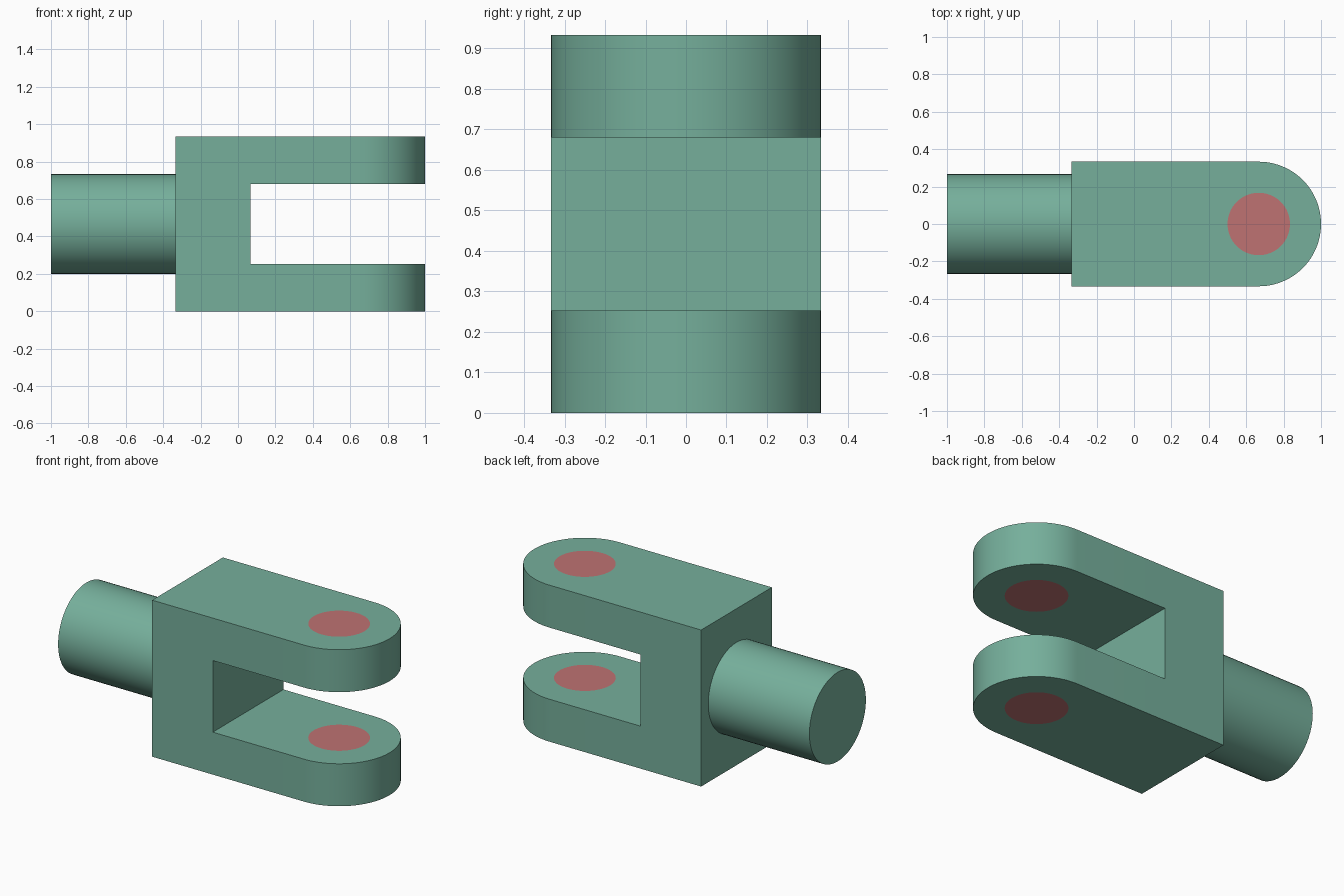
import bpy, bmesh, math
from mathutils import Matrix

if "Cube" in bpy.data.objects:
    bpy.data.objects.remove(bpy.data.objects["Cube"])

R, HOLE_R, EYE_X = 0.333, 0.167, 0.667      # fork half width, pin spot radius, eye centre
BACK, GAP = -0.333, 0.067                   # back of the block, root of the slot
Z = (0.0, 0.253, 0.68, 0.933)               # lower prong, slot, upper prong levels


def material(name, rgb):
    m = bpy.data.materials.new(name)
    m.diffuse_color = (*rgb, 1)
    m.use_nodes = True
    m.node_tree.nodes["Principled BSDF"].inputs["Base Color"].default_value = m.diffuse_color
    return m


green = material("sage_green", (0.18, 0.43, 0.33))
red = material("dusty_red", (0.52, 0.17, 0.17))


def finish(bm, name, mats):
    bmesh.ops.remove_doubles(bm, verts=bm.verts, dist=1e-5)
    bmesh.ops.recalc_face_normals(bm, faces=bm.faces)
    me = bpy.data.meshes.new(name)
    bm.to_mesh(me)
    bm.free()
    for m in mats:
        me.materials.append(m)
    ob = bpy.data.objects.new(name, me)
    bpy.context.collection.objects.link(ob)
    bpy.ops.object.select_all(action='DESELECT')
    ob.select_set(True)
    bpy.context.view_layer.objects.active = ob
    bpy.ops.object.shade_smooth_by_angle(angle=math.radians(30))


def arc(radius, start, end, n):
    angles = [start + (end - start) * i / n for i in range(n + 1)]
    return [(EYE_X + radius * math.cos(a), radius * math.sin(a)) for a in angles]


def face(bm, pts):
    return bm.faces.new([bm.verts.new(p) for p in pts])


def loop(bm, pts, z):
    vs = [bm.verts.new((x, y, z)) for x, y in pts]
    return vs, [bm.edges.new((vs[i - 1], vs[i])) for i in range(len(vs))]


# Fork: block with two round-ended prongs
bm = bmesh.new()
prong = [(GAP, -R)] + arc(R, -math.pi / 2, math.pi / 2, 48) + [(GAP, R)]
spot = arc(HOLE_R, 0, math.tau, 64)[:-1]

# flat prong faces, each with a red pin spot cut in
for i, z in enumerate(Z):
    outline = prong if i in (1, 2) else prong + [(BACK, R), (BACK, -R)]
    _, outer = loop(bm, outline, z)
    ring, inner = loop(bm, spot, z)
    bmesh.ops.triangle_fill(bm, use_beauty=True, edges=outer + inner)
    disc = bm.faces.new(ring)
    disc.material_index = 1

# prong side walls
for z0, z1 in ((Z[0], Z[1]), (Z[2], Z[3])):
    for a, b in zip(prong, prong[1:]):
        face(bm, [(*a, z0), (*b, z0), (*b, z1), (*a, z1)])

# block sides, back and slot root
for y in (-R, R):
    face(bm, [(BACK, y, Z[0])] + [(GAP, y, z) for z in Z] + [(BACK, y, Z[3])])
for x, z0, z1 in ((BACK, Z[0], Z[3]), (GAP, Z[1], Z[2])):
    face(bm, [(x, -R, z0), (x, R, z0), (x, R, z1), (x, -R, z1)])
finish(bm, "fork", [green, red])

# Round shank, open where it meets the block
bm = bmesh.new()
place = Matrix.Translation(((BACK - 1) / 2, 0, Z[3] / 2)) @ Matrix.Rotation(math.pi / 2, 4, 'Y')
bmesh.ops.create_cone(bm, cap_ends=True, segments=64, radius1=0.266, radius2=0.266,
                      depth=1 + BACK, matrix=place)
hidden = [f for f in bm.faces if f.calc_center_median().x > BACK - 0.01]
bmesh.ops.delete(bm, geom=hidden, context='FACES_ONLY')
finish(bm, "shank", [green])
